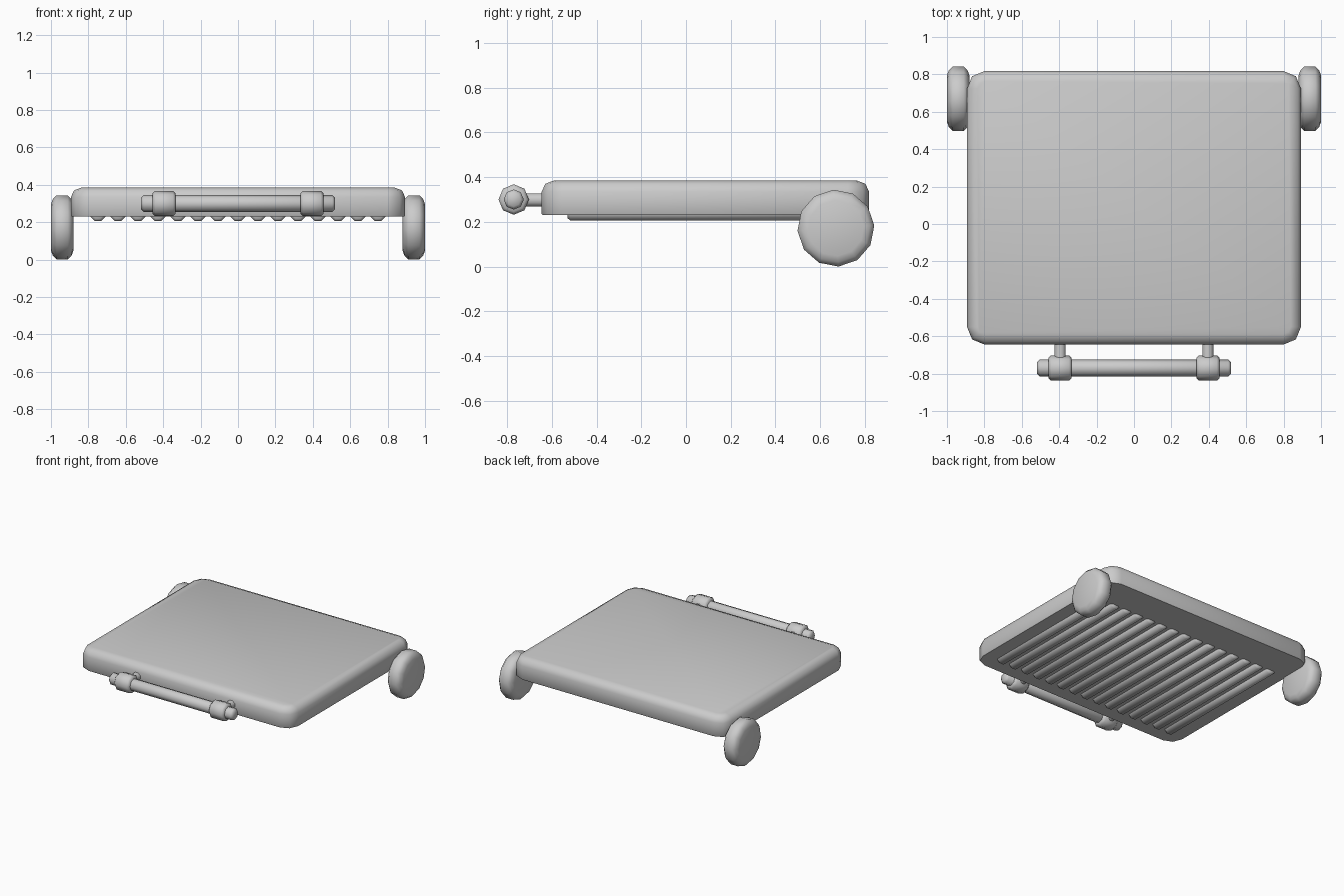
import bpy, math
from mathutils import Vector

if "Cube" in bpy.data.objects:
    bpy.data.objects.remove(bpy.data.objects["Cube"])


def make(name, rings):
    """Skin a stack of equal-length vertex rings, capping both ends."""
    n = len(rings[0])
    verts = [p for ring in rings for p in ring]
    faces = [tuple(reversed(range(n))), tuple(range(len(verts) - n, len(verts)))]
    for k in range(len(rings) - 1):
        for i in range(n):
            j = (i + 1) % n
            faces.append((k * n + i, k * n + j, (k + 1) * n + j, (k + 1) * n + i))
    mesh = bpy.data.meshes.new(name)
    mesh.from_pydata(verts, [], faces)
    ob = bpy.data.objects.new(name, mesh)
    bpy.context.collection.objects.link(ob)
    bpy.ops.object.select_all(action='DESELECT')
    ob.select_set(True)
    bpy.context.view_layer.objects.active = ob
    bpy.ops.object.shade_smooth_by_angle(angle=math.radians(50))
    return ob


def turned(name, axis, centre, profile, sides, twist=0.0):
    """Round part along 'X' or 'Y' from (distance, radius) pairs."""
    rings = []
    for t, r in profile:
        ring = []
        for i in range(sides):
            a = twist + 2 * math.pi * i / sides
            u, v = r * math.cos(a), r * math.sin(a)
            off = Vector((t, u, v)) if axis == 'X' else Vector((v, t, u))
            ring.append(Vector(centre) + off)
        rings.append(ring)
    return make(name, rings)


def chamfered(half, r, c):
    return [(-half, r - c), (-half + c, r), (half - c, r), (half, r - c)]


# Flat body with rounded corners and a rounded top edge
def body_ring(z, inset):
    hx, y0, y1, r, seg = 0.893, -0.645, 0.818, 0.095, 2
    ring = []
    for q, (sx, cy) in enumerate([(1, y1 - r), (-1, y1 - r), (-1, y0 + r), (1, y0 + r)]):
        for s in range(seg + 1):
            a = math.pi / 2 * (q + s / seg)
            ring.append(Vector((sx * (hx - r) + (r - inset) * math.cos(a),
                                cy + (r - inset) * math.sin(a), z)))
    return ring


make("body", [body_ring(*p) for p in
              [(0.23, 0.004), (0.236, 0), (0.335, 0), (0.37, 0.016), (0.385, 0.055)]])

# Ribs on the underside
for i in range(15):
    turned(f"underside_rib_{i + 1}", 'Y', ((i - 7) * 0.107, 0.02, 0.246),
           chamfered(0.55, 0.043, 0.012), 8, math.pi / 8)

# Front handle bar
turned("handle_bar", 'X', (0, -0.77, 0.30), chamfered(0.518, 0.045, 0.014), 8)

for side, sx in (("left", -1), ("right", 1)):
    # Handle collar and the stem joining it to the body
    turned(f"{side}_handle_collar", 'X', (sx * 0.395, -0.77, 0.30),
           chamfered(0.062, 0.068, 0.014), 8)
    turned(f"{side}_handle_stem", 'Y', (sx * 0.395, -0.69, 0.298),
           [(-0.06, 0.032), (0.08, 0.032)], 8, math.pi / 8)
    # Rear wheel with rounded rim
    turned(f"{side}_wheel", 'X', (sx * 0.94, 0.67, 0.172),
           [(-0.06, 0.125), (-0.05, 0.152), (-0.03, 0.172),
            (0.03, 0.172), (0.05, 0.152), (0.06, 0.125)], 12, math.radians(4))
